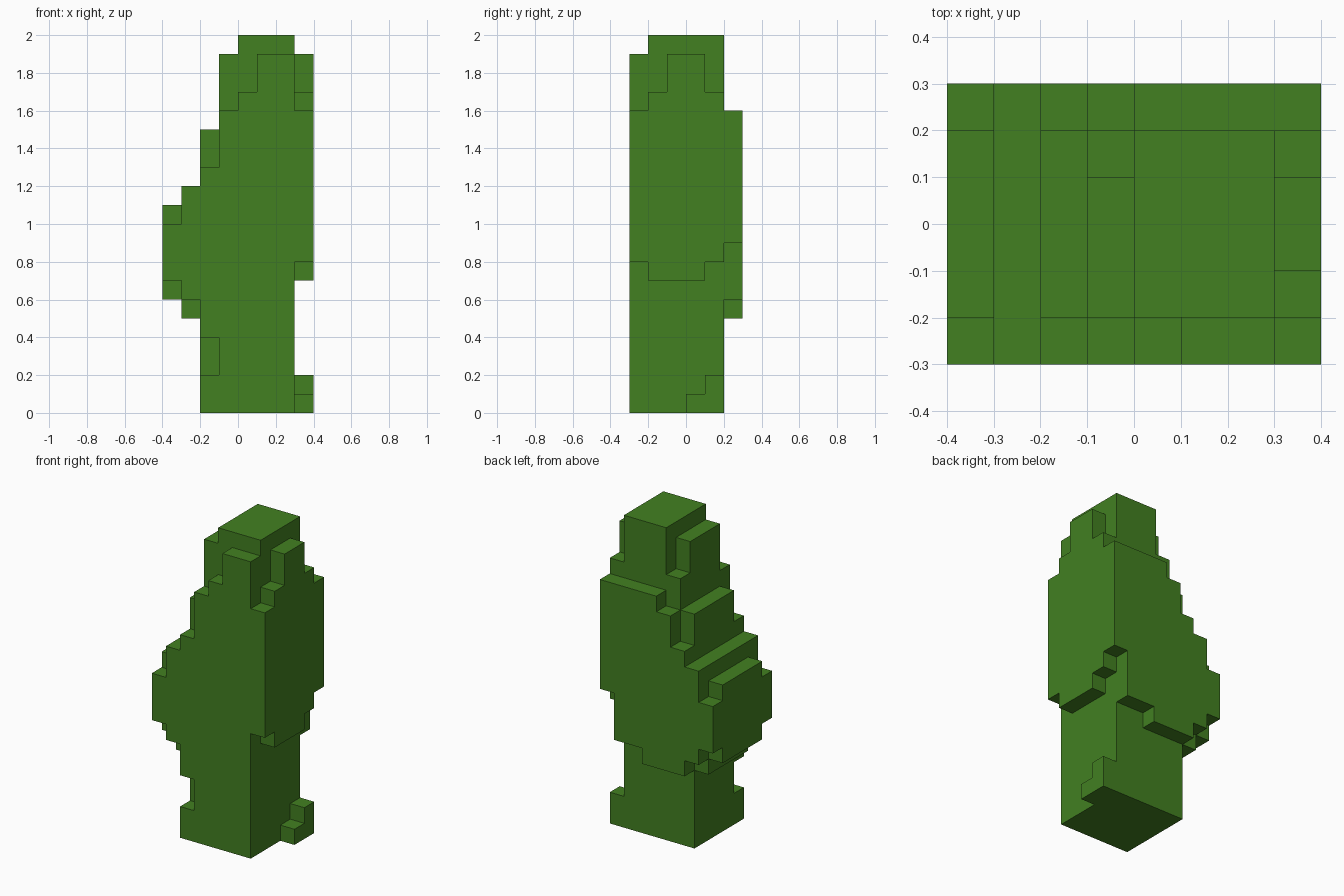
import bpy
import bmesh
from itertools import product
from mathutils import Vector

UNIT = 0.1  # edge length of one block

default_cube = bpy.data.objects.get("Cube")
if default_cube:
    bpy.data.objects.remove(default_cube, do_unlink=True)

green = bpy.data.materials.new("leaf_green")
green.use_nodes = True
colour = (0.0545, 0.216, 0.0152, 1.0)
green.diffuse_color = colour
green.node_tree.nodes["Principled BSDF"].inputs["Base Color"].default_value = colour

blocks = set()


def fill(x_range, y_range, z_range):
    """Fill a box of blocks given in block units."""
    blocks.update(product(range(*x_range), range(*y_range), range(*z_range)))


def fill_row(y, columns):
    """Fill a one-block-deep wall from columns of (x start, x end, bottom, top)."""
    for x_start, x_end, bottom, top in columns:
        fill((x_start, x_end), (y, y + 1), (bottom, top))


# Central trunk and tower
middle = (-2, 2)
fill((0, 3), middle, (0, 20))

# Stepped shoulder on the right
fill((-1, 0), (-2, 1), (0, 19))
fill((-1, 0), (1, 2), (0, 17))
fill((-2, -1), middle, (0, 15))
fill((-3, -2), middle, (5, 12))
fill((-4, -3), middle, (6, 11))

# Flat flank on the left, with its small foot
fill((3, 4), (-2, -1), (7, 17))
fill((3, 4), (-1, 1), (7, 19))
fill((3, 4), (1, 2), (8, 17))
fill((3, 4), (0, 1), (0, 1))
fill((3, 4), (1, 2), (0, 2))

# Front wall, notched near the base
fill_row(-3, [(-4, -3, 7, 10), (-3, -2, 6, 12), (-2, -1, 0, 2), (-2, -1, 4, 13),
              (-1, 0, 0, 16), (0, 1, 0, 17), (1, 3, 0, 19), (3, 4, 8, 16)])

# Back wall, hanging above the base
fill_row(2, [(-4, -3, 7, 10), (-3, -2, 6, 12), (-2, -1, 5, 13),
             (-1, 0, 5, 15), (0, 1, 5, 16), (1, 3, 6, 16), (3, 4, 9, 16)])


def build_shell(name, material):
    """Skin the filled blocks with outer faces only, then merge flat areas."""
    bm = bmesh.new()
    corners = {}

    def corner(point):
        key = tuple(round(value) for value in point)
        if key not in corners:
            corners[key] = bm.verts.new(Vector(key) * UNIT)
        return corners[key]

    axes = [Vector(row) for row in ((1, 0, 0), (0, 1, 0), (0, 0, 1))]
    for block in sorted(blocks):
        base = Vector(block)
        for i, sign in product(range(3), (-1, 1)):
            normal = axes[i] * sign
            if tuple(round(value) for value in base + normal) in blocks:
                continue
            u, v = axes[(i + 1) % 3], axes[(i + 2) % 3]
            start = base + (axes[i] if sign > 0 else Vector())
            loop = [start, start + u, start + u + v, start + v]
            if sign < 0:
                loop.reverse()
            bm.faces.new([corner(point) for point in loop])

    bmesh.ops.dissolve_limit(bm, angle_limit=0.01, verts=bm.verts[:], edges=bm.edges[:])
    mesh = bpy.data.meshes.new(name)
    bm.to_mesh(mesh)
    bm.free()
    mesh.materials.append(material)
    shell = bpy.data.objects.new(name, mesh)
    bpy.context.collection.objects.link(shell)
    return shell


build_shell("blocky_bush", green)
